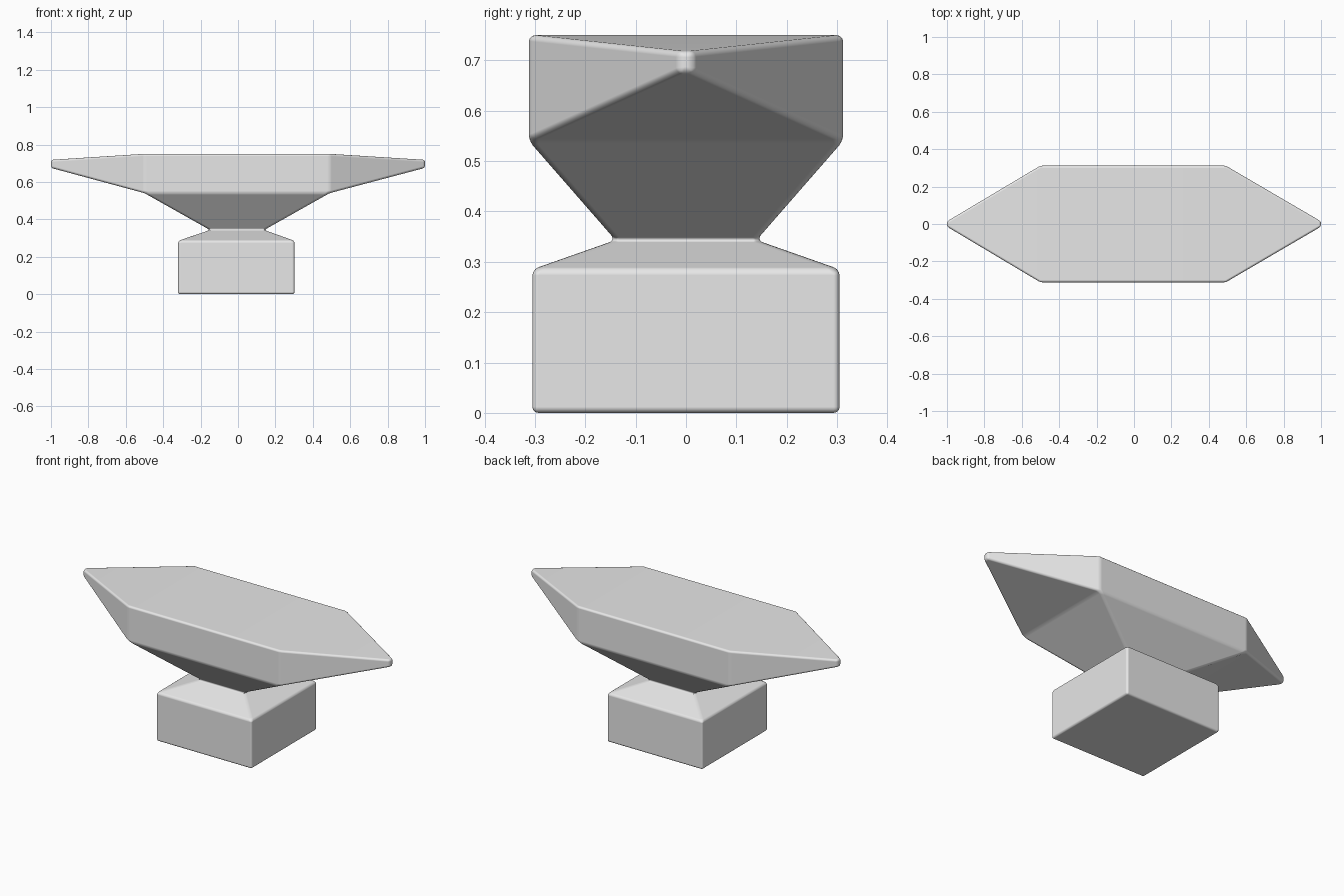
import bpy
import bmesh

cube = bpy.data.objects.get("Cube")
if cube:
    bpy.data.objects.remove(cube)

grey = bpy.data.materials.new("plain grey")
grey.use_nodes = True
grey.diffuse_color = (0.8, 0.8, 0.8, 1)
grey.node_tree.nodes["Principled BSDF"].inputs["Base Color"].default_value = (0.8, 0.8, 0.8, 1)

# Levels from foot to face: height, left edge, right edge, half depth
levels = [
    (0.0, -0.32, 0.302, 0.305),
    (0.285, -0.32, 0.302, 0.305),
    (0.343, -0.15, 0.14, 0.14),
    (0.54, -0.5, 0.49, 0.312),
    (0.75, -0.5, 0.49, 0.312),
]

bm = bmesh.new()

# Foot, waist and body as one stack of rectangles
rings = []
for z, x0, x1, d in levels:
    corners = [(x0, -d), (x1, -d), (x1, d), (x0, d)]
    rings.append([bm.verts.new((x, y, z)) for x, y in corners])
bm.faces.new(reversed(rings[0]))
bm.faces.new(rings[-1])
for k, (low, high) in enumerate(zip(rings, rings[1:])):
    for i in range(4):
        j = (i + 1) % 4
        horn_root = k == 3 and i in (1, 3)
        if not horn_root:
            bm.faces.new((low[i], low[j], high[j], high[i]))

# A pointed horn grows from each end of the body
for i, x in ((1, 1.0), (3, -1.0)):
    j = (i + 1) % 4
    root = [rings[3][i], rings[3][j], rings[4][j], rings[4][i]]
    side = 1 if x > 0 else -1
    tip = [bm.verts.new((x, y * side, z)) for y, z in
           ((-0.014, 0.675), (0.014, 0.675), (0.014, 0.718), (-0.014, 0.718))]
    bm.faces.new(tip)
    for a in range(4):
        b = (a + 1) % 4
        bm.faces.new((root[a], root[b], tip[b], tip[a]))

bmesh.ops.recalc_face_normals(bm, faces=bm.faces)
mesh = bpy.data.meshes.new("anvil")
bm.to_mesh(mesh)
bm.free()
mesh.materials.append(grey)
anvil = bpy.data.objects.new("anvil", mesh)
bpy.context.collection.objects.link(anvil)

# Softly rounded edges
bevel = anvil.modifiers.new("rounded edges", "BEVEL")
bevel.width = 0.012
bevel.segments = 3
bevel.limit_method = "ANGLE"
bevel.angle_limit = 0.2
bevel.harden_normals = True
for face in mesh.polygons:
    face.use_smooth = True
